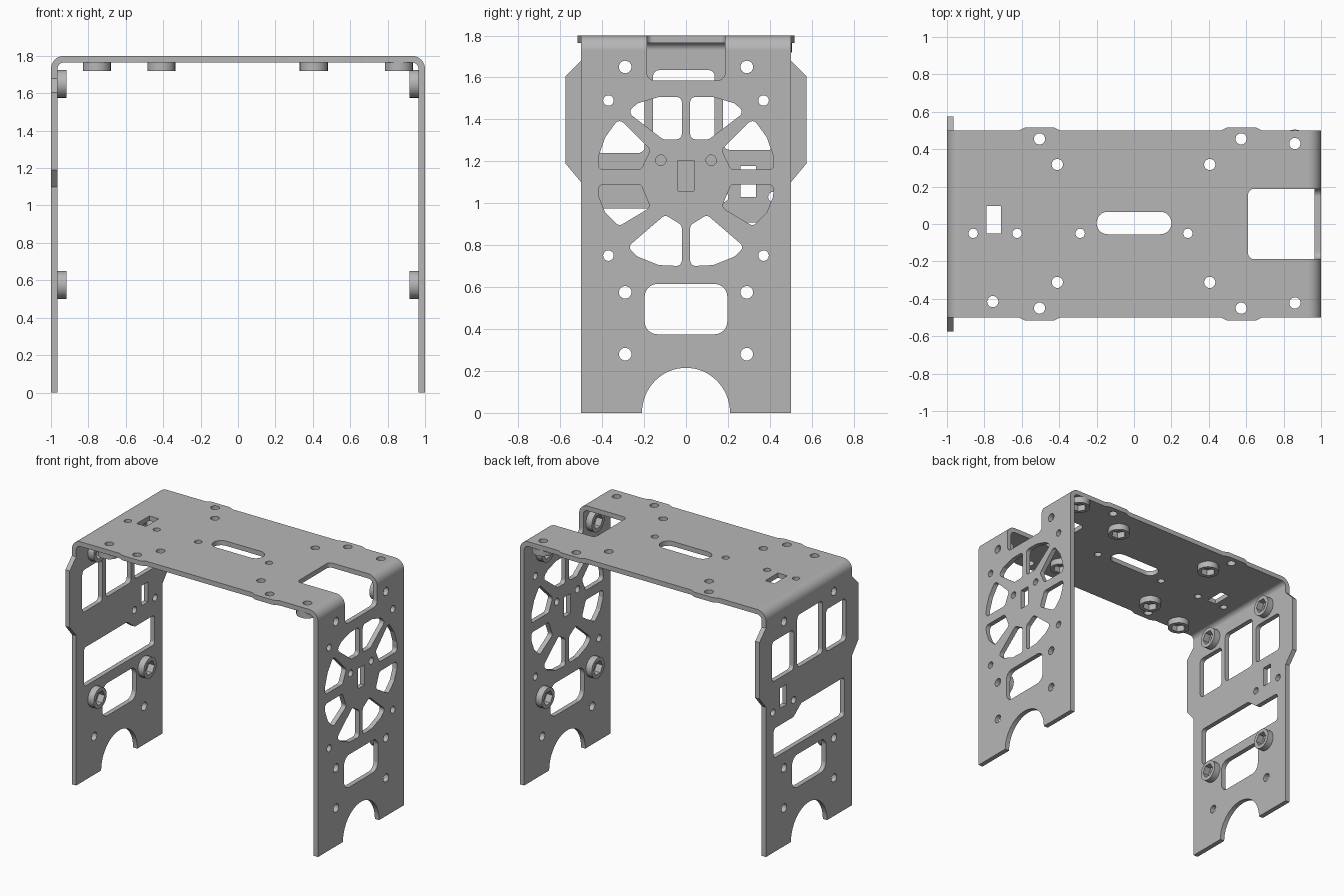
import bpy, bmesh, math
from mathutils import Vector

if "Cube" in bpy.data.objects:
    bpy.data.objects.remove(bpy.data.objects["Cube"])

T = 0.035          # sheet thickness
H = 1.8            # overall height
BEND = 0.07        # outer bend radius

metal = bpy.data.materials.new("grey_metal")
metal.use_nodes = True
metal.diffuse_color = (0.47, 0.47, 0.47, 1)
metal.node_tree.nodes["Principled BSDF"].inputs["Base Color"].default_value = (0.47, 0.47, 0.47, 1)


def place(axis, u, v, d):
    return {"x": (d, u, v), "y": (u, d, v), "z": (u, v, d)}[axis]


def prism(bm, pts, axis, lo, hi):
    ends = [[bm.verts.new(place(axis, u, v, d)) for u, v in pts] for d in (lo, hi)]
    bm.faces.new(ends[0])
    bm.faces.new(ends[1])
    for i in range(len(pts)):
        j = (i + 1) % len(pts)
        bm.faces.new((ends[0][i], ends[0][j], ends[1][j], ends[1][i]))


def rounded(pts, r, steps=6):
    """Polygon with circular fillets at every corner."""
    out = []
    pts = [Vector(p) for p in pts]
    for i, c in enumerate(pts):
        a, b = pts[i - 1] - c, pts[(i + 1) % len(pts)] - c
        turn = math.pi - a.angle(b)
        d = min(r * math.tan(turn / 2), 0.49 * a.length, 0.49 * b.length)
        p, q, w = c + a.normalized() * d, c + b.normalized() * d, math.cos(turn / 2)
        for k in range(steps + 1):
            t = k / steps
            f, g, h = (1 - t) ** 2, 2 * w * t * (1 - t), t * t
            out.append(tuple((p * f + c * g + q * h) / (f + g + h)))
    return out


def box(u0, u1, v0, v1, r=0.0):
    pts = [(u0, v0), (u1, v0), (u1, v1), (u0, v1)]
    return rounded(pts, r) if r else pts


def circle(u, v, r, n=24):
    return [(u + r * math.cos(math.tau * i / n), v + r * math.sin(math.tau * i / n)) for i in range(n)]


def flip(pts):
    return [(-u, v) for u, v in pts]


def finish(name, bm):
    bmesh.ops.recalc_face_normals(bm, faces=bm.faces)
    mesh = bpy.data.meshes.new(name)
    bm.to_mesh(mesh)
    bm.free()
    mesh.materials.append(metal)
    ob = bpy.data.objects.new(name, mesh)
    bpy.context.collection.objects.link(ob)
    return ob


def select(ob):
    bpy.ops.object.select_all(action="DESELECT")
    ob.select_set(True)
    bpy.context.view_layer.objects.active = ob


def combine(target, operation, name, shapes):
    """Boolean a set of prisms (points, axis, low, high) into the target."""
    bm = bmesh.new()
    for shape in shapes:
        prism(bm, *shape)
    tool = finish(name, bm)
    tool.hide_render = True
    mod = target.modifiers.new(name, "BOOLEAN")
    mod.operation, mod.solver, mod.object = operation, "EXACT", tool
    select(target)
    bpy.ops.object.modifier_apply(modifier=name)
    bpy.data.objects.remove(tool)


# Folded sheet: U-shaped profile swept from front to back
def u_path(off):
    r, c = BEND - off, 1 - BEND
    arc = [(c + r * math.sin(a), H - BEND + r * math.cos(a))
           for a in (math.pi / 2 * i / 10 for i in range(11))]
    half = arc + [(1 - off, 0)]
    return flip(half)[::-1] + half


bm = bmesh.new()
prism(bm, u_path(0) + u_path(T)[::-1], "y", -0.5, 0.5)
bracket = finish("folded_bracket", bm)

# Side ears on the right leg and shallow edge bumps on the top
ear = [(0.575, 1.19), (0.575, 1.605), (0.5, 1.68), (0.4, 1.68), (0.4, 1.1), (0.5, 1.1)]
combine(bracket, "UNION", "ears", [(p, "x", -1, -1 + T) for p in (ear, flip(ear))])
bumps = []
for x in (-0.505, 0.575):
    for s in (-1, 1):
        tab = [(x - 0.11, s * 0.45), (x + 0.11, s * 0.45), (x + 0.11, s * 0.5),
               (x + 0.075, s * 0.517), (x - 0.075, s * 0.517), (x - 0.11, s * 0.5)]
        bumps.append((tab, "z", H - T, H))
combine(bracket, "UNION", "bumps", bumps)


# Slot with a pair of small holes, used on each panel
def keyed_slot(u, v):
    return [box(u - 0.038, u + 0.038, v, v + 0.147), circle(u - 0.12, v, 0.025), circle(u + 0.12, v, 0.025)]


# Openings shared by both legs
arch = [(0.21 * math.cos(a), 0.215 * math.sin(a)) for a in (math.pi * i / 32 for i in range(33))]
arch = [(0.21, -0.1)] + arch + [(-0.21, -0.1)]
screw_rows = (1.65, 0.575, 0.28)
leg = [arch, box(-0.197, 0.197, 0.375, 0.615, 0.06)]
leg += [circle(s * 0.29, z, 0.03) for s in (-1, 1) for z in screw_rows]

# Right leg: three upper windows, stepped window, slot
right = leg + keyed_slot(0.297, 1.03)
right += [box(-0.43, -0.197, 1.24, 1.55, 0.03), box(-0.157, 0.137, 1.25, 1.635, 0.03),
          box(0.177, 0.43, 1.255, 1.55, 0.03)]
right.append(rounded([(-0.41, 0.69), (0.41, 0.69), (0.41, 0.907), (0.18, 0.907),
                      (0.09, 0.975), (-0.41, 0.975)], 0.025))

# Left leg: spoked vent of eight sectors
sectors = [
    [(0.02, 1.507), (0.02, 1.305), (0.11, 1.305), (0.28, 1.435), (0.23, 1.477), (0.13, 1.507)],
    [(0.42, 1.16), (0.415, 1.23), (0.385, 1.315), (0.32, 1.405), (0.17, 1.255), (0.215, 1.16)],
    [(0.42, 1.09), (0.215, 1.09), (0.17, 0.98), (0.32, 0.89), (0.385, 0.955), (0.415, 1.03)],
    [(0.02, 0.7), (0.02, 0.895), (0.1, 0.945), (0.28, 0.79), (0.23, 0.745), (0.13, 0.705)],
]
left = leg + keyed_slot(0, 1.058)[:1] + [circle(s * 0.12, 1.205, 0.025) for s in (-1, 1)]
left += [circle(s * 0.37, z, 0.025) for s in (-1, 1) for z in (1.49, 0.75)]
for sector in sectors:
    sector = rounded(sector, 0.025)
    left += [sector, flip(sector)]
left.append(box(-0.187, 0.187, 1.585, 2.0, 0.04))
combine(bracket, "DIFFERENCE", "leg_cutters",
        [(p, "x", -1.1, -0.9) for p in right] + [(p, "x", 0.9, 1.1) for p in left])

# Top panel: screw holes, long slot, keyed slot and the corner notch
nut_spots = [(-0.755, -0.415), (-0.41, 0.318), (-0.41, -0.312), (0.405, 0.318),
             (0.405, -0.312), (0.86, 0.43), (0.86, -0.422)]
plain_spots = [(x, y) for x in (-0.505, 0.573) for y in (0.455, -0.45)]
top = [circle(x, y, 0.03) for x, y in nut_spots + plain_spots]
top += [circle(s * 0.288, -0.05, 0.025) for s in (-1, 1)]
top += [box(-0.2, 0.2, -0.055, 0.065, 0.06), box(0.61, 1.2, -0.187, 0.187, 0.03)]
top += keyed_slot(-0.75, -0.05)[:1] + [circle(x, -0.05, 0.025) for x in (-0.86, -0.625)]
combine(bracket, "DIFFERENCE", "top_cutters", [(p, "z", 1.7, 1.9) for p in top])


# Round bosses with hexagonal sockets on the inner faces
def nut(bm, axis, u, v, lo, hi):
    n, loops = 24, []
    corners = [Vector(p) for p in circle(u, v, 0.052, 6)]
    hexagon = [tuple(corners[i // 4].lerp(corners[(i // 4 + 1) % 6], i % 4 / 4)) for i in range(n)]
    for ring, d in ((circle(u, v, 0.075, n), lo), (circle(u, v, 0.075, n), hi), (hexagon, hi), (hexagon, lo)):
        loops.append([bm.verts.new(place(axis, a, b, d)) for a, b in ring])
    for k in range(4):
        p, q = loops[k], loops[(k + 1) % 4]
        for i in range(n):
            j = (i + 1) % n
            bm.faces.new((p[i], p[j], q[j], q[i]))


leg_spots = [(s * 0.29, z) for s in (-1, 1) for z in screw_rows[:2]]
groups = [("top_nuts", "z", nut_spots, 1.72, H - T), ("right_leg_nuts", "x", leg_spots, -1 + T, -0.917),
          ("left_leg_nuts", "x", leg_spots, 0.917, 1 - T)]
parts = [bracket]
for name, axis, spots, lo, hi in groups:
    bm = bmesh.new()
    for u, v in spots:
        nut(bm, axis, u, v, lo, hi)
    parts.append(finish(name, bm))

for ob in parts:
    select(ob)
    bpy.ops.object.shade_smooth_by_angle(angle=math.radians(30))
    weighted = ob.modifiers.new("even_normals", "WEIGHTED_NORMAL")
    weighted.keep_sharp = True
